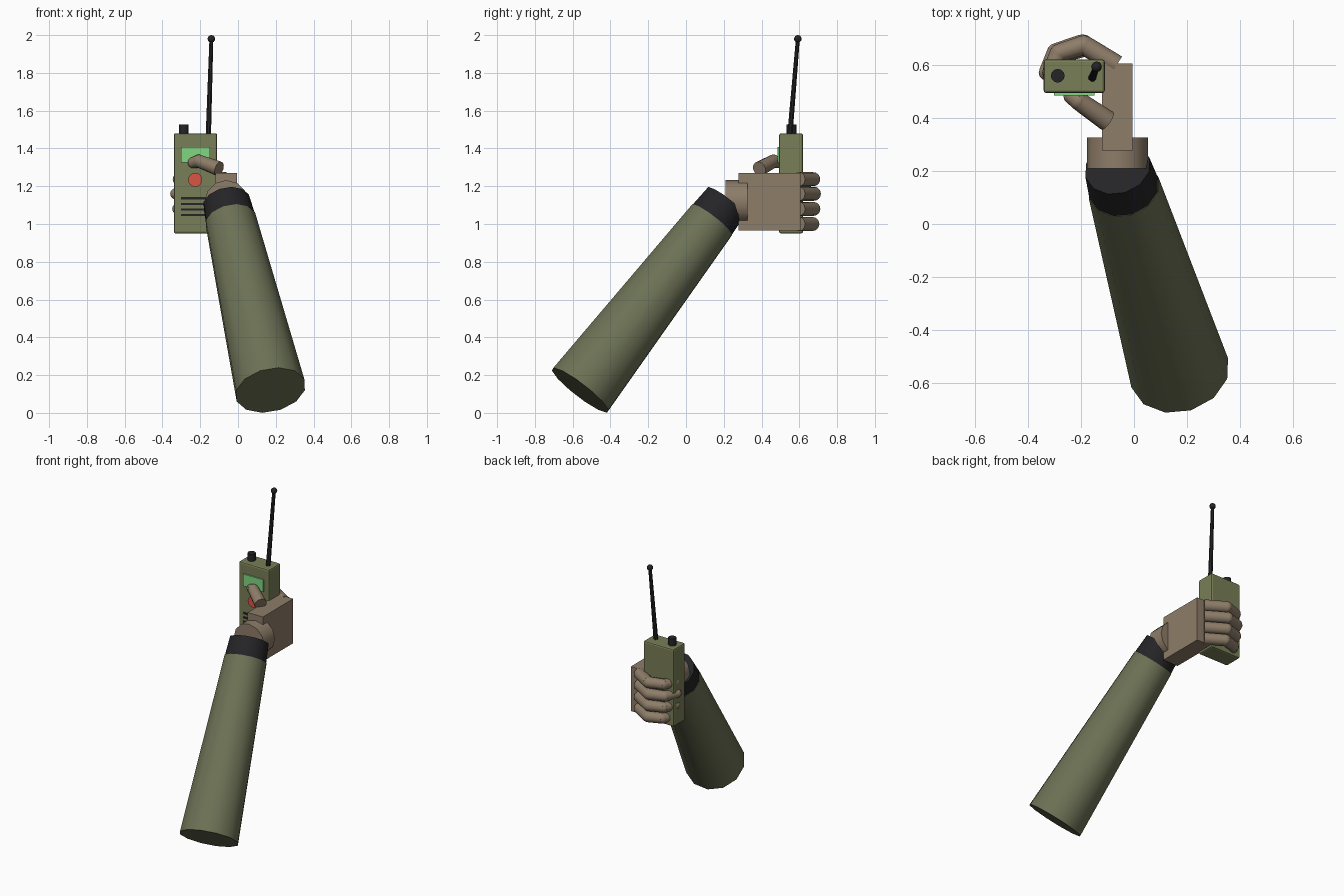
import bpy, math
from mathutils import Vector

if "Cube" in bpy.data.objects:
    bpy.data.objects.remove(bpy.data.objects["Cube"])


def mat(name, rgb):
    m = bpy.data.materials.new(name)
    m.diffuse_color = (*rgb, 1)
    m.use_nodes = True
    m.node_tree.nodes["Principled BSDF"].inputs["Base Color"].default_value = m.diffuse_color
    return m


SKIN = mat("skin", (0.27, 0.205, 0.14))
SLEEVE = mat("sleeve_cloth", (0.15, 0.165, 0.09))
CASE = mat("radio_green", (0.19, 0.21, 0.095))
BLACK = mat("black", (0.018, 0.018, 0.02))
SCREEN = mat("screen_green", (0.22, 0.68, 0.22))
RED = mat("button_red", (0.7, 0.09, 0.06))


def finish(name, m, smooth=True):
    o = bpy.context.object
    o.name = name
    o.data.materials.append(m)
    if smooth:
        bpy.ops.object.shade_smooth_by_angle(angle=math.radians(40))
    return o


def rod(name, a, b, r1, r2, m, sides=12):
    a, b = Vector(a), Vector(b)
    d = b - a
    bpy.ops.mesh.primitive_cone_add(vertices=sides, radius1=r1, radius2=r2,
                                    depth=d.length, location=(a + b) / 2,
                                    rotation=d.to_track_quat('Z', 'Y').to_euler())
    return finish(name, m)


def ball(name, p, r, m):
    bpy.ops.mesh.primitive_uv_sphere_add(segments=12, ring_count=8, radius=r, location=p)
    return finish(name, m)


def box(name, lo, hi, m, bevel=0):
    lo, hi = Vector(lo), Vector(hi)
    bpy.ops.mesh.primitive_cube_add(size=1, location=(lo + hi) / 2)
    bpy.context.object.scale = hi - lo
    bpy.ops.object.transform_apply(location=False, rotation=False, scale=True)
    o = finish(name, m, False)
    if bevel:
        b = o.modifiers.new("bevel", 'BEVEL')
        b.width, b.segments = bevel, 2
    return o


def chain(name, pts, radii):
    # tapered segments with a ball at every joint and at the tip
    for i in range(len(pts) - 1):
        rod(f"{name}_segment_{i + 1}", pts[i], pts[i + 1], radii[i], radii[i + 1], SKIN)
        ball(f"{name}_joint_{i + 1}", pts[i + 1], radii[i + 1], SKIN)


# arm: sleeve, cuff, wrist
elbow, wrist = Vector((0.172, -0.56, 0.12)), Vector((-0.062, 0.212, 1.117))
cuff_start = elbow.lerp(wrist, 0.902)
rod("sleeve", elbow, cuff_start, 0.19, 0.137, SLEEVE)
rod("cuff", elbow.lerp(wrist, 0.898), wrist, 0.135, 0.126, BLACK)
rod("wrist", (-0.062, 0.208, 1.117), (-0.062, 0.325, 1.117), 0.115, 0.115, SKIN)

# palm
box("palm", (-0.12, 0.277, 0.965), (-0.005, 0.605, 1.27), SKIN)

# four fingers curled round the back of the radio
curl = [(0, 0), (-0.125, 0.077), (-0.222, 0.047), (-0.257, -0.028)]
for name, z, s in (("index_finger", 1.237, 0.98), ("middle_finger", 1.16, 1.03),
                   ("ring_finger", 1.08, 0.99), ("little_finger", 1.0, 0.92)):
    pts = [(-0.065 + x * s, 0.598 + y * s, z) for x, y in curl]
    chain(name, pts, [0.038, 0.037, 0.034, 0.029])

# thumb across the front
chain("thumb", [(-0.1, 0.388, 1.292), (-0.208, 0.463, 1.333), (-0.236, 0.482, 1.325)],
      [0.04, 0.035, 0.03])

# radio body, screen, button, speaker slots
box("radio_body", (-0.34, 0.493, 0.95), (-0.11, 0.62, 1.48), CASE, 0.01)
box("radio_screen", (-0.302, 0.484, 1.325), (-0.148, 0.5, 1.407), SCREEN)
rod("radio_button", (-0.227, 0.5, 1.234), (-0.227, 0.482, 1.234), 0.037, 0.037, RED, 16)
for i in range(4):
    z = 1.136 - 0.0295 * i
    box(f"speaker_slot_{i + 1}", (-0.302, 0.488, z - 0.006), (-0.15, 0.5, z + 0.006), BLACK)

# knob and antenna
rod("radio_knob", (-0.287, 0.558, 1.475), (-0.287, 0.558, 1.528), 0.026, 0.026, BLACK)
rod("antenna", (-0.157, 0.55, 1.47), (-0.141, 0.592, 1.98), 0.015, 0.011, BLACK, 8)
ball("antenna_tip", (-0.141, 0.592, 1.98), 0.02, BLACK)
